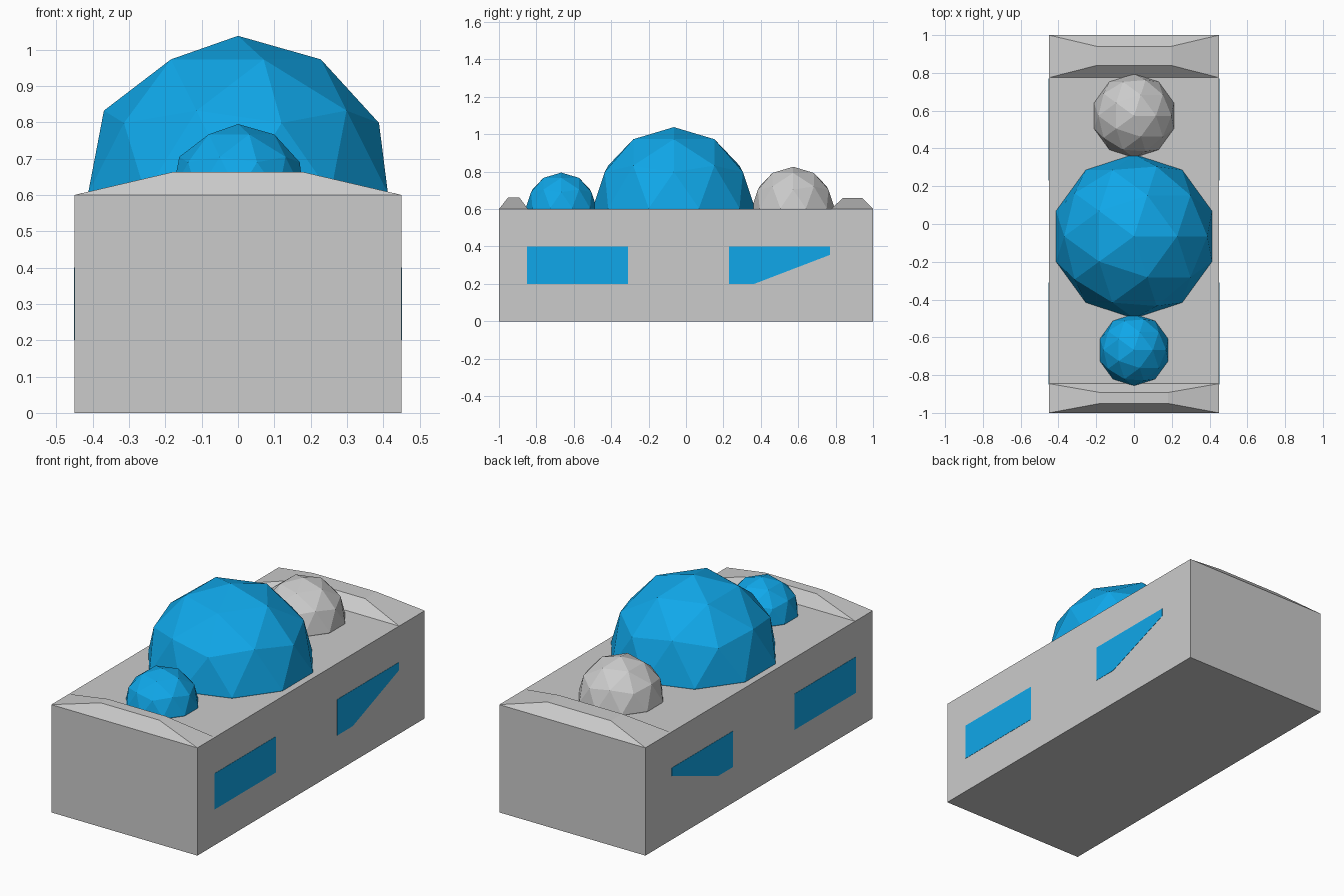
import bpy
import bmesh

if "Cube" in bpy.data.objects:
    bpy.data.objects.remove(bpy.data.objects["Cube"])

blue = bpy.data.materials.new("blue")
blue.diffuse_color = (0.005, 0.39, 0.82, 1.0)
blue.use_nodes = True
blue.node_tree.nodes["Principled BSDF"].inputs["Base Color"].default_value = blue.diffuse_color


def finish(name, bm, mat=None):
    bmesh.ops.recalc_face_normals(bm, faces=bm.faces)
    mesh = bpy.data.meshes.new(name)
    bm.to_mesh(mesh)
    bm.free()
    obj = bpy.data.objects.new(name, mesh)
    bpy.context.collection.objects.link(obj)
    if mat:
        mesh.materials.append(mat)
    return obj


def frustum(name, base, top, z0, z1):
    """Solid between two rectangles given as (half_width, y_min, y_max)."""
    bm = bmesh.new()
    rings = []
    for (hx, y0, y1), z in ((base, z0), (top, z1)):
        rings.append([bm.verts.new((x, y, z)) for x, y in
                      ((-hx, y0), (hx, y0), (hx, y1), (-hx, y1))])
    bm.faces.new(rings[0])
    bm.faces.new(rings[1])
    for i in range(4):
        j = (i + 1) % 4
        bm.faces.new((rings[0][i], rings[0][j], rings[1][j], rings[1][i]))
    return finish(name, bm)


def dome(name, y, z, radius, mat=None):
    """Low-poly ball, half sunk into the body."""
    bm = bmesh.new()
    bmesh.ops.create_icosphere(bm, subdivisions=2, radius=radius)
    bmesh.ops.translate(bm, verts=bm.verts, vec=(0, y, z))
    return finish(name, bm, mat)


def side_panel(name, outline):
    """Thin flush panel on the right side, mirrored to the left."""
    bm = bmesh.new()
    face = bm.faces.new([bm.verts.new((0.44, y, z)) for y, z in outline])
    ext = bmesh.ops.extrude_face_region(bm, geom=[face])
    verts = [v for v in ext["geom"] if isinstance(v, bmesh.types.BMVert)]
    bmesh.ops.translate(bm, verts=verts, vec=(0.0115, 0, 0))
    obj = finish(name, bm, blue)
    obj.modifiers.new("mirror", "MIRROR").use_axis[0] = True


# main block
frustum("body", (0.45, -1, 1), (0.45, -1, 1), 0, 0.6)

# raised ridges at both ends
frustum("front_ridge", (0.45, -1, -0.845), (0.18, -0.95, -0.892), 0.6, 0.663)
frustum("back_ridge", (0.45, 0.775, 1), (0.195, 0.84, 0.94), 0.6, 0.66)

# three domes along the top
dome("large_dome", -0.065, 0.604, 0.434, blue)
dome("front_dome", -0.667, 0.605, 0.19, blue)
dome("back_dome", 0.573, 0.604, 0.222)

# coloured side panels
side_panel("front_panel", [(-0.85, 0.2), (-0.31, 0.2), (-0.31, 0.4), (-0.85, 0.4)])
side_panel("back_panel", [(0.23, 0.2), (0.365, 0.2), (0.77, 0.355),
                          (0.77, 0.4), (0.23, 0.4)])
